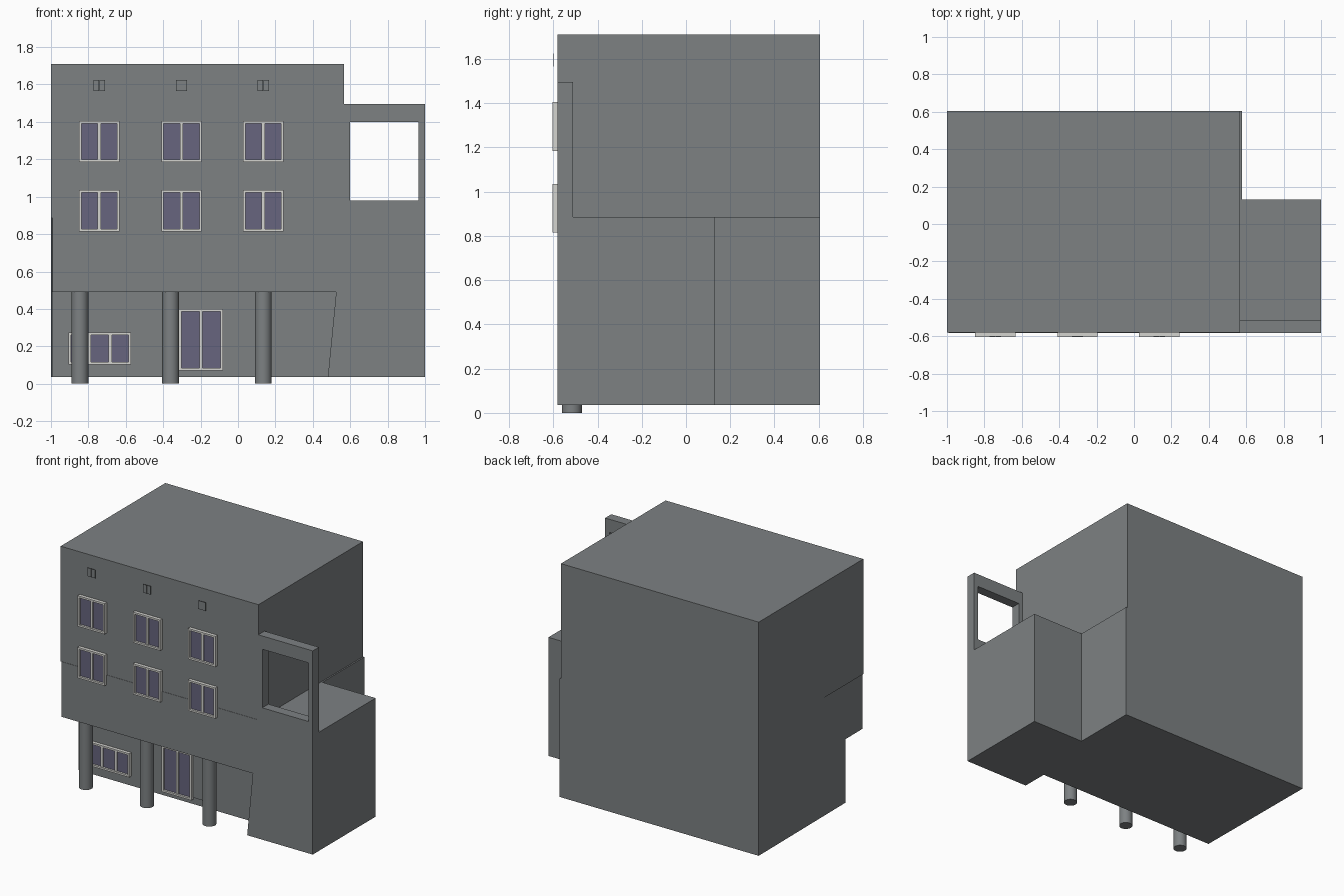
import bpy, bmesh

if "Cube" in bpy.data.objects:
    bpy.data.objects.remove(bpy.data.objects["Cube"])

def mat(name, rgb):
    m = bpy.data.materials.new(name)
    m.diffuse_color = (*rgb, 1)
    m.use_nodes = True
    m.node_tree.nodes["Principled BSDF"].inputs["Base Color"].default_value = m.diffuse_color
    return m

WALL = mat("wall grey", (0.205, 0.22, 0.226))
FRAME = mat("frame off white", (0.66, 0.66, 0.63))
GLASS = mat("glass violet grey", (0.135, 0.13, 0.21))

def finish(name, bm, m):
    bmesh.ops.recalc_face_normals(bm, faces=bm.faces)
    me = bpy.data.meshes.new(name)
    bm.to_mesh(me)
    bm.free()
    me.materials.append(m)
    ob = bpy.data.objects.new(name, me)
    bpy.context.collection.objects.link(ob)
    return ob

def prism(name, ring, axis, a, b, m):
    """Extrude a 2D outline from a to b along y (outline xz) or z (outline xy)."""
    bm = bmesh.new()
    place = (lambda p, t: (p[0], t, p[1])) if axis == 'y' else (lambda p, t: (p[0], p[1], t))
    lo = [bm.verts.new(place(p, a)) for p in ring]
    hi = [bm.verts.new(place(p, b)) for p in ring]
    bm.faces.new(lo)
    bm.faces.new(hi)
    for i in range(len(ring)):
        j = (i + 1) % len(ring)
        bm.faces.new((lo[i], lo[j], hi[j], hi[i]))
    return finish(name, bm, m)

def rect(x0, x1, z0, z1):
    return [(x0, z0), (x1, z0), (x1, z1), (x0, z1)]

def box(name, x0, x1, y0, y1, z0, z1, m):
    return prism(name, rect(x0, x1, z0, z1), 'y', y0, y1, m)

def surround(name, outer, inner, y0, y1, m):
    """Rectangular frame with an opening, in the xz plane."""
    bm = bmesh.new()
    loops = [[bm.verts.new((x, y, z)) for x, z in rect(*r)]
             for r, y in ((outer, y0), (inner, y0), (inner, y1), (outer, y1))]
    for k in range(4):
        a, b = loops[k], loops[(k + 1) % 4]
        for i in range(4):
            j = (i + 1) % 4
            bm.faces.new((a[i], a[j], b[j], b[i]))
    return finish(name, bm, m)

def window(name, x0, x1, z0, z1, wall_y, panes, rim=0.013, depth=0.024):
    front = wall_y - depth
    surround(name + "_frame", (x0, x1, z0, z1),
             (x0 + rim, x1 - rim, z0 + rim, z1 - rim), front, wall_y, FRAME)
    box(name + "_glass", x0 + rim, x1 - rim, wall_y - 0.009, wall_y - 0.001,
        z0 + rim, z1 - rim, GLASS)
    for i in range(1, panes):
        x = x0 + (x1 - x0) * i / panes
        box(f"{name}_mullion_{i}", x - 0.009, x + 0.009, front + 0.005, wall_y - 0.009,
            z0 + rim, z1 - rim, FRAME)

FRONT, RECESS = -0.58, -0.39

# Upper storeys
box("upper_block", -1, 0.568, FRONT, 0.605, 0.885, 1.71, WALL)

# Lower storeys with side annex, ground floor cut back under an overhang
footprint = [(-0.992, FRONT - 0.002), (1, FRONT - 0.002), (1, 0.13),
             (0.578, 0.13), (0.578, 0.605), (-1, 0.605)]
lower = prism("lower_block", footprint, 'z', 0.035, 0.885, WALL)
cutter = prism("recess_cutter", [(-1.2, -0.1), (0.467, -0.1), (0.525, 0.49), (-1.2, 0.49)],
               'y', -0.8, RECESS, WALL)
cutter.hide_render = True
cutter.hide_viewport = True
cut = lower.modifiers.new("recess", 'BOOLEAN')
cut.operation = 'DIFFERENCE'
cut.solver = 'EXACT'
cut.object = cutter

# Open terrace wall above the annex
surround("terrace_frame", (0.568, 1, 0.885, 1.495), (0.6, 0.965, 0.98, 1.40),
         FRONT - 0.002, -0.512, WALL)

# Round columns under the overhang
for i, x in enumerate((-0.845, -0.36, 0.135)):
    bpy.ops.mesh.primitive_cylinder_add(vertices=32, radius=0.045, depth=0.495,
                                        location=(x, -0.516, 0.2475))
    col = bpy.context.object
    col.name = f"column_{i + 1}"
    col.data.materials.append(WALL)
    bpy.ops.object.shade_smooth_by_angle()

# Two rows of windows and the small attic vents
for i, x in enumerate((-0.742, -0.302, 0.135)):
    for row, z in (("middle", 0.815), ("top", 1.185)):
        window(f"{row}_window_{i + 1}", x - 0.108, x + 0.108, z, z + 0.22, FRONT, 2)
    for side in (-1, 1):
        c = x + side * 0.0155
        box(f"vent_{i + 1}_{'left' if side < 0 else 'right'}", c - 0.015, c + 0.015,
            -0.602, -0.599, 1.565, 1.625, WALL)

# Ground floor window, glazed doors and plain side panel
window("ground_window", -0.905, -0.573, 0.103, 0.273, RECESS, 3)
window("double_door", -0.315, -0.08, 0.07, 0.40, RECESS, 2)
box("door_side_panel", -0.08, 0.055, RECESS - 0.008, RECESS, 0.085, 0.40, WALL)
